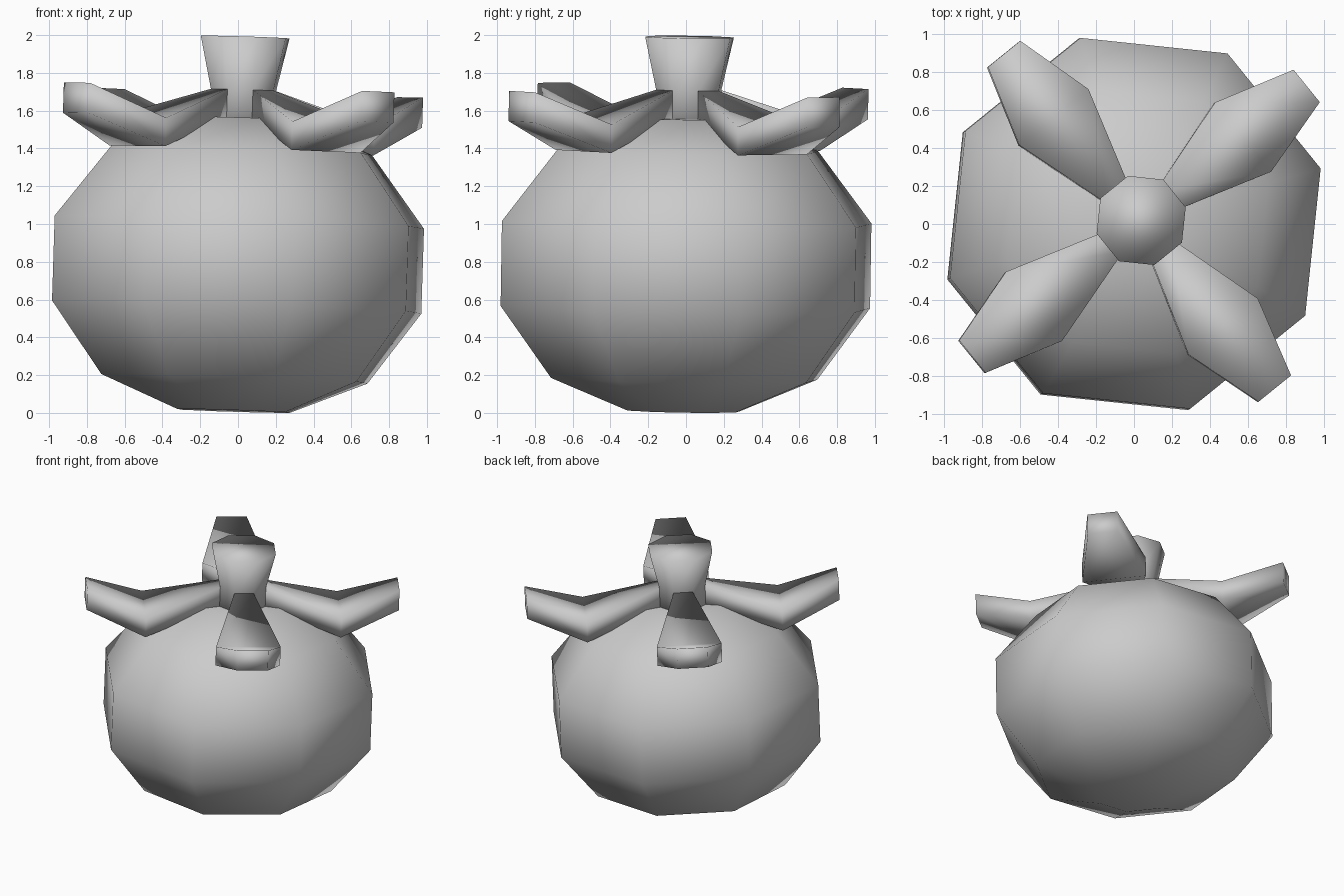
import bpy, bmesh
from math import radians, cos, sin
from mathutils import Matrix, Vector

cube = bpy.data.objects.get("Cube")
if cube:
    bpy.data.objects.remove(cube, do_unlink=True)

PHASE = radians(16.5)
SIDES = 8
PIVOT = Vector((0, 0, 0.785))
# slight lean of the whole model about the body centre
LEAN = (Matrix.Translation(PIVOT)
        @ Matrix.Rotation(radians(-0.9), 4, 'X')
        @ Matrix.Rotation(radians(1.8), 4, 'Y')
        @ Matrix.Translation(-PIVOT))

grey = bpy.data.materials.new("plain_grey")
grey.use_nodes = True
colour = (0.6, 0.6, 0.6, 1)
grey.diffuse_color = colour
grey.node_tree.nodes["Principled BSDF"].inputs["Base Color"].default_value = colour


def loft(name, rings):
    """Join equal rings of points with quads and cap both ends."""
    bm = bmesh.new()
    loops = [[bm.verts.new(LEAN @ Vector(p)) for p in ring] for ring in rings]
    n = len(loops[0])
    for low, high in zip(loops, loops[1:]):
        for i in range(n):
            j = (i + 1) % n
            bm.faces.new((low[i], low[j], high[j], high[i]))
    bm.faces.new(loops[0])
    bm.faces.new(loops[-1])
    bmesh.ops.recalc_face_normals(bm, faces=bm.faces)
    for face in bm.faces:
        face.smooth = True
    mesh = bpy.data.meshes.new(name)
    bm.to_mesh(mesh)
    bm.free()
    mesh.materials.append(grey)
    obj = bpy.data.objects.new(name, mesh)
    bpy.context.collection.objects.link(obj)
    return obj


def octagon(radius, z):
    angles = [PHASE + radians(360 / SIDES) * i for i in range(SIDES)]
    return [(radius * cos(a), radius * sin(a), z) for a in angles]


# round fruit body and flared stem
body_profile = [(0.31, 0.01), (0.735, 0.18), (1.02, 0.56),
                (1.02, 1.01), (0.72, 1.39), (0.29, 1.56)]
loft("fruit_body", [octagon(r, z) for r, z in body_profile])
loft("stem", [octagon(r, z) for r, z in [(0.18, 1.5), (0.18, 1.71), (0.245, 1.99)]])

# four thick leaves: distance out, half width, underside, top
leaf_sections = [(0.166, 0.07, 1.56, 1.71), (0.71, 0.235, 1.39, 1.54),
                 (1.135, 0.11, 1.55, 1.71)]
for k in range(4):
    turn = Matrix.Rotation(PHASE + radians(22.5 + 90 * k), 3, 'Z')
    rings = [[turn @ Vector(p) for p in
              ((d, -w, low), (d, w, low), (d, w, top), (d, -w, top))]
             for d, w, low, top in leaf_sections]
    loft(f"leaf_{k + 1}", rings)
